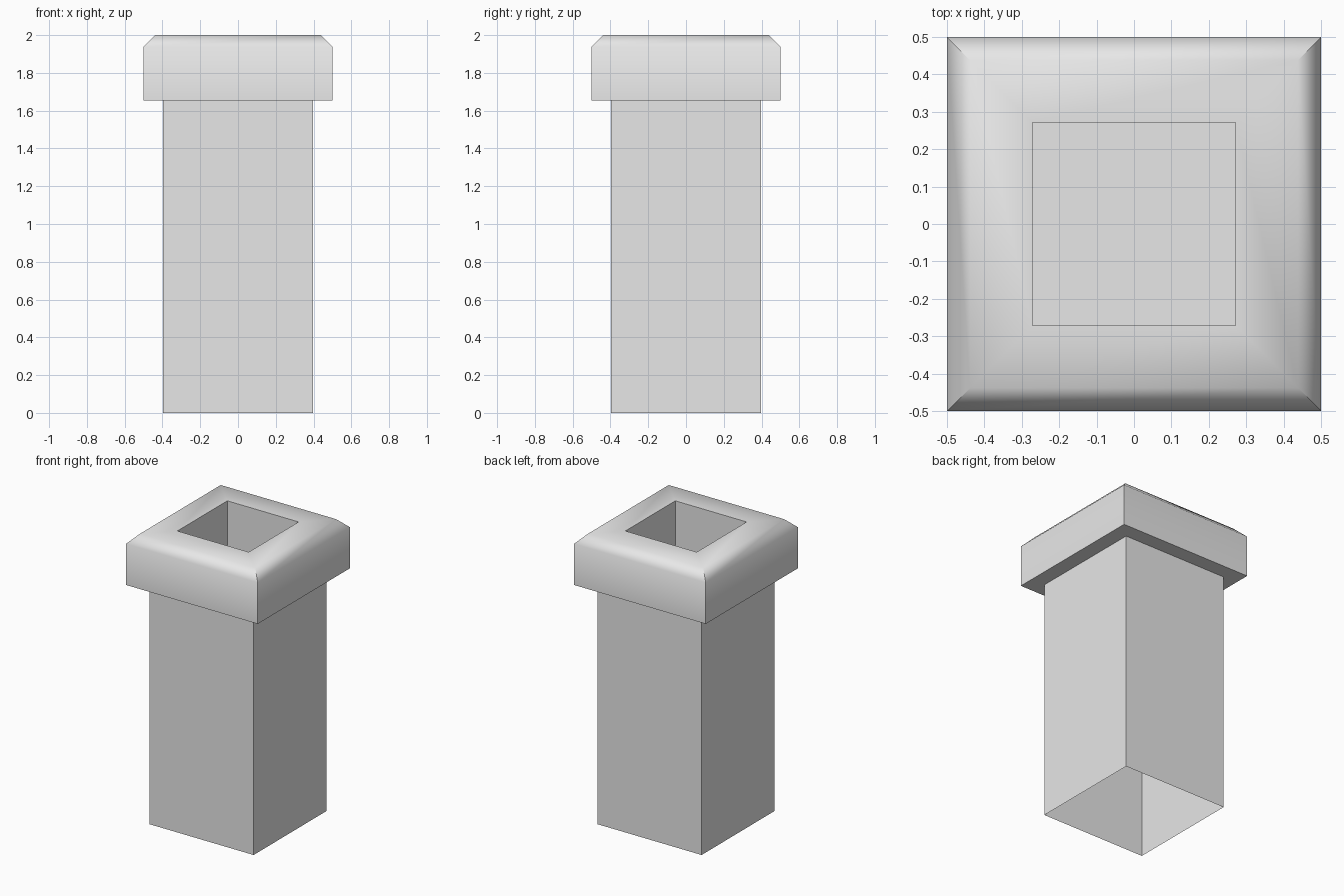
import bpy
import bmesh
import math

cube = bpy.data.objects.get("Cube")
if cube:
    bpy.data.objects.remove(cube, do_unlink=True)

# Single plain grey
grey = bpy.data.materials.new("plain_grey")
grey.use_nodes = True
colour = (0.8, 0.8, 0.8, 1.0)
grey.diffuse_color = colour
grey.node_tree.nodes["Principled BSDF"].inputs["Base Color"].default_value = colour

CORNERS = ((-1, -1), (1, -1), (1, 1), (-1, 1))


def square_loft(name, profile, close_end=False):
    """Skin square rings given as (half width, height) pairs."""
    bm = bmesh.new()
    rings = [[bm.verts.new((sx * r, sy * r, z)) for sx, sy in CORNERS]
             for r, z in profile]
    for a, b in zip(rings, rings[1:]):
        for i in range(4):
            j = (i + 1) % 4
            bm.faces.new((a[i], a[j], b[j], b[i]))
    if close_end:
        bm.faces.new(rings[-1])
    mesh = bpy.data.meshes.new(name)
    bm.to_mesh(mesh)
    bm.free()
    mesh.materials.append(grey)
    obj = bpy.data.objects.new(name, mesh)
    bpy.context.collection.objects.link(obj)
    bpy.ops.object.select_all(action='DESELECT')
    obj.select_set(True)
    bpy.context.view_layer.objects.active = obj
    bpy.ops.object.shade_smooth_by_angle(angle=math.radians(50))
    return obj


HALF_SHAFT = 0.396
RIM_BASE = 1.655

# Thin-walled shaft, open underneath
square_loft("shaft", [(HALF_SHAFT, 0), (HALF_SHAFT, RIM_BASE)])

# Chamfered rim: underside, side, chamfer, flat top, then the recess and its floor
square_loft("rim", [(HALF_SHAFT, RIM_BASE), (0.5, RIM_BASE), (0.5, 1.938),
                    (0.438, 2.0), (0.271, 2.0), (0.271, RIM_BASE)],
            close_end=True)
